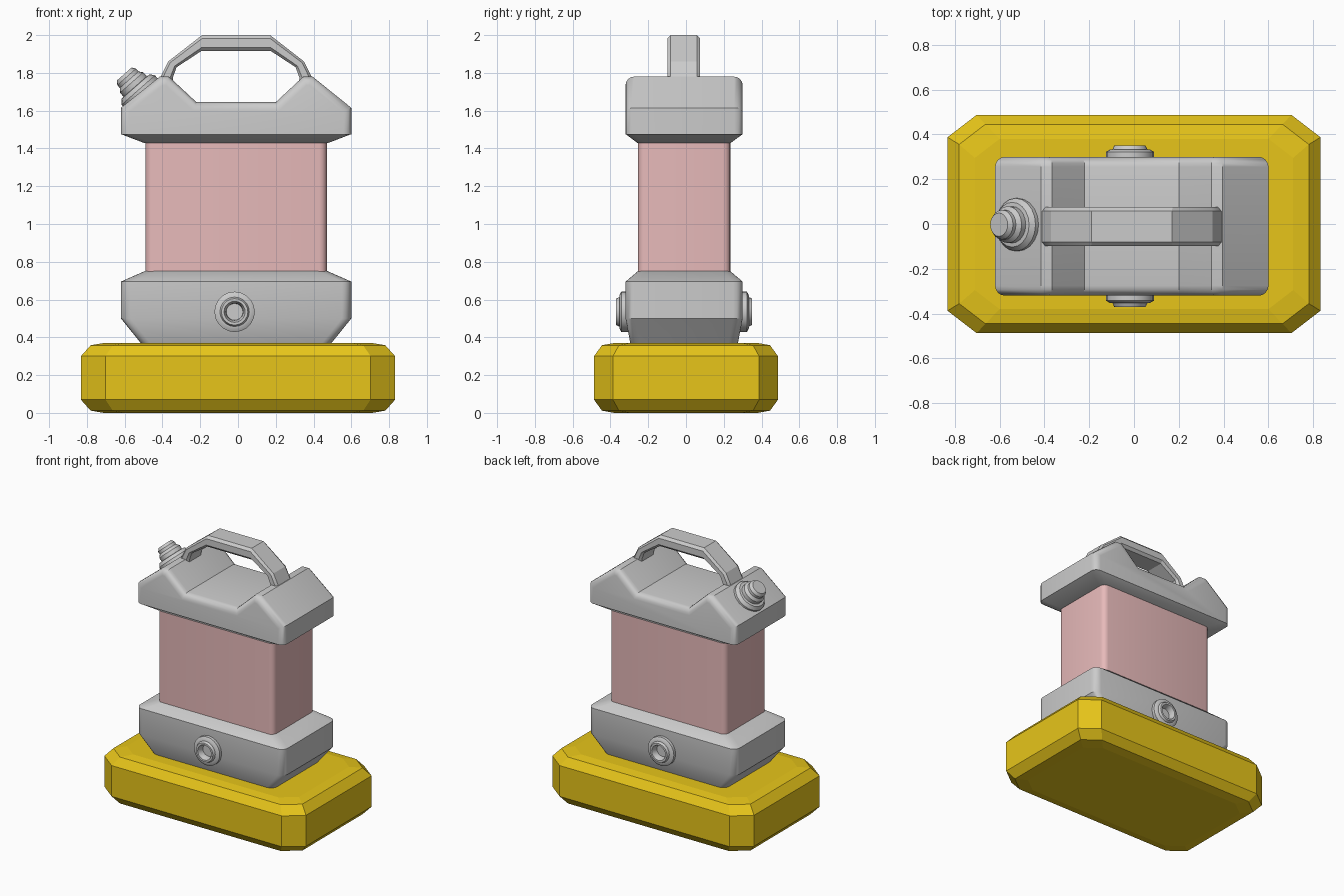
import bpy, math
from mathutils import Vector

if "Cube" in bpy.data.objects:
    bpy.data.objects.remove(bpy.data.objects["Cube"])

CX, CY = -0.01, -0.01   # centre of everything standing on the base


def material(name, color):
    m = bpy.data.materials.new(name)
    m.diffuse_color = (*color, 1)
    m.use_nodes = True
    m.node_tree.nodes["Principled BSDF"].inputs["Base Color"].default_value = m.diffuse_color
    return m


def make(name, verts, faces, mat=None, smooth=35):
    me = bpy.data.meshes.new(name)
    me.from_pydata([tuple(v) for v in verts], [], faces)
    ob = bpy.data.objects.new(name, me)
    bpy.context.collection.objects.link(ob)
    bpy.ops.object.select_all(action='DESELECT')
    ob.select_set(True)
    bpy.context.view_layer.objects.active = ob
    # consistent outward normals
    bpy.ops.object.mode_set(mode='EDIT')
    bpy.ops.mesh.select_all(action='SELECT')
    bpy.ops.mesh.normals_make_consistent(inside=False)
    bpy.ops.object.mode_set(mode='OBJECT')
    if smooth:
        bpy.ops.object.shade_smooth_by_angle(angle=math.radians(smooth))
    if mat:
        me.materials.append(mat)
    return ob


def skin(name, rings, mat=None, smooth=35, closed=False):
    """Bridge equal-sized rings; cap the ends, or join last to first."""
    n, k = len(rings[0]), len(rings)
    faces = [(i * n + j, i * n + (j + 1) % n,
              (i + 1) % k * n + (j + 1) % n, (i + 1) % k * n + j)
             for i in range(k if closed else k - 1) for j in range(n)]
    if not closed:
        faces += [tuple(range(n)), tuple(range((k - 1) * n, k * n))]
    return make(name, [v for r in rings for v in r], faces, mat, smooth)


def rounded_rect(hx, hy, z, rx, ry, seg, cx=CX, cy=CY):
    pts = []
    for q, (sx, sy) in enumerate([(1, 1), (-1, 1), (-1, -1), (1, -1)]):
        for i in range(seg + 1):
            a = math.pi / 2 * (q + i / seg)
            pts.append((cx + sx * (hx - rx) + rx * math.cos(a),
                        cy + sy * (hy - ry) + ry * math.sin(a), z))
    return pts


def lathe(name, profile, origin, axis, seg=20):
    rot = Vector(axis).to_track_quat('Z', 'Y')
    rings = [[Vector(origin) + rot @ Vector((r * math.cos(2 * math.pi * i / seg),
                                             r * math.sin(2 * math.pi * i / seg), h))
              for i in range(seg)] for r, h in profile]
    return skin(name, rings, smooth=30)


def inset(pts, d):
    """Mitred inward offset of a counter-clockwise open outline."""
    out = []
    for i, p in enumerate(pts):
        p = Vector(p)
        dirs = []
        if i > 0:
            dirs.append((p - Vector(pts[i - 1])).normalized())
        if i < len(pts) - 1:
            dirs.append((Vector(pts[i + 1]) - p).normalized())
        norms = [Vector((-t.y, t.x)) for t in dirs]
        m = sum(norms, Vector((0, 0))).normalized()
        out.append(p + m * d / m.dot(norms[0]))
    return out


yellow = material("yellow", (0.8, 0.56, 0.01))
pink = material("dusty_pink", (0.8, 0.49, 0.49))

# Chunky chamfered base
skin("base", [rounded_rect(hx, hy, z, 0.13 * k, 0.10 * k, 1, 0, 0)
              for hx, hy, z, k in [(0.71, 0.38, 0, 0.85), (0.78, 0.445, 0.012, 0.9),
                                   (0.832, 0.487, 0.07, 1), (0.832, 0.487, 0.30, 1),
                                   (0.78, 0.445, 0.358, 0.9), (0.71, 0.38, 0.37, 0.85)]],
     yellow, smooth=0)

# Slim container body
skin("body", [rounded_rect(0.48, 0.245, z, 0.04, 0.04, 4) for z in (0.70, 1.48)], pink)

# Lower housing, tapered at both ends
skin("lower_housing", [rounded_rect(hx, hy, z, 0.05, 0.05, 4)
                       for hx, hy, z in [(0.49, 0.275, 0.35), (0.505, 0.285, 0.37),
                                         (0.61, 0.31, 0.50), (0.61, 0.31, 0.695),
                                         (0.485, 0.245, 0.75)]])

# Flared collar under the upper housing
skin("upper_collar", [rounded_rect(hx, hy, z, 0.045, 0.045, 4)
                      for hx, hy, z in [(0.49, 0.248, 1.43), (0.61, 0.31, 1.476)]])

# Upper housing: saddle outline run front to back with rounded edges
half = [(0.61, 1.475), (0.61, 1.615), (0.405, 1.78), (0.355, 1.78), (0.21, 1.645)]
saddle = half + [(-x, z) for x, z in reversed(half)]
R, N = 0.045, 4
stations = [(math.sin(a) * R + 0.31 - R, R * (1 - math.cos(a)))
            for a in (math.pi / 2 * i / N for i in range(N + 1))]
stations = [(-y, d) for y, d in reversed(stations)] + stations
skin("upper_housing", [[(CX + p.x, CY + y, p.y) for p in inset(saddle, d)]
                       for y, d in stations])

# Carrying handle: chamfered section swept between outer and inner outlines
outer = [(0.40, 1.72), (0.40, 1.78), (0.36, 1.86), (0.18, 2.0)]
inner = [(0.33, 1.70), (0.335, 1.775), (0.315, 1.83), (0.185, 1.915)]
path = list(zip(outer, inner))
path += [((-a[0], a[1]), (-b[0], b[1])) for a, b in reversed(path)]
W, C = 0.087, 0.018
section = [(-W + C, 0), (W - C, 0), (W, 0.22), (W, 0.78),
           (W - C, 1), (-W + C, 1), (-W, 0.78), (-W, 0.22)]
skin("handle", [[(CX + a[0] + (b[0] - a[0]) * t, CY + y - 0.002, a[1] + (b[1] - a[1]) * t)
                 for y, t in section] for a, b in path], smooth=25)

# Stepped filler cap on the left shoulder
lathe("filler_cap", [(0.118, -0.04), (0.118, 0.012), (0.10, 0.035), (0.082, 0.037),
                     (0.082, 0.065), (0.066, 0.085), (0.066, 0.105), (0.052, 0.125)],
      (CX - 0.51, -0.003, 1.70), (-0.66, 0, 0.75))

# Ringed ports with a recessed centre on the front and back
for name, s in (("front_port", -1), ("back_port", 1)):
    lathe(name, [(0.107, -0.06), (0.107, 0.022), (0.09, 0.032), (0.078, 0.033),
                 (0.07, 0.05), (0.056, 0.05), (0.046, 0.025), (0.044, 0.005)],
          (-0.018, CY + s * 0.31, 0.535), (0, s, 0))
